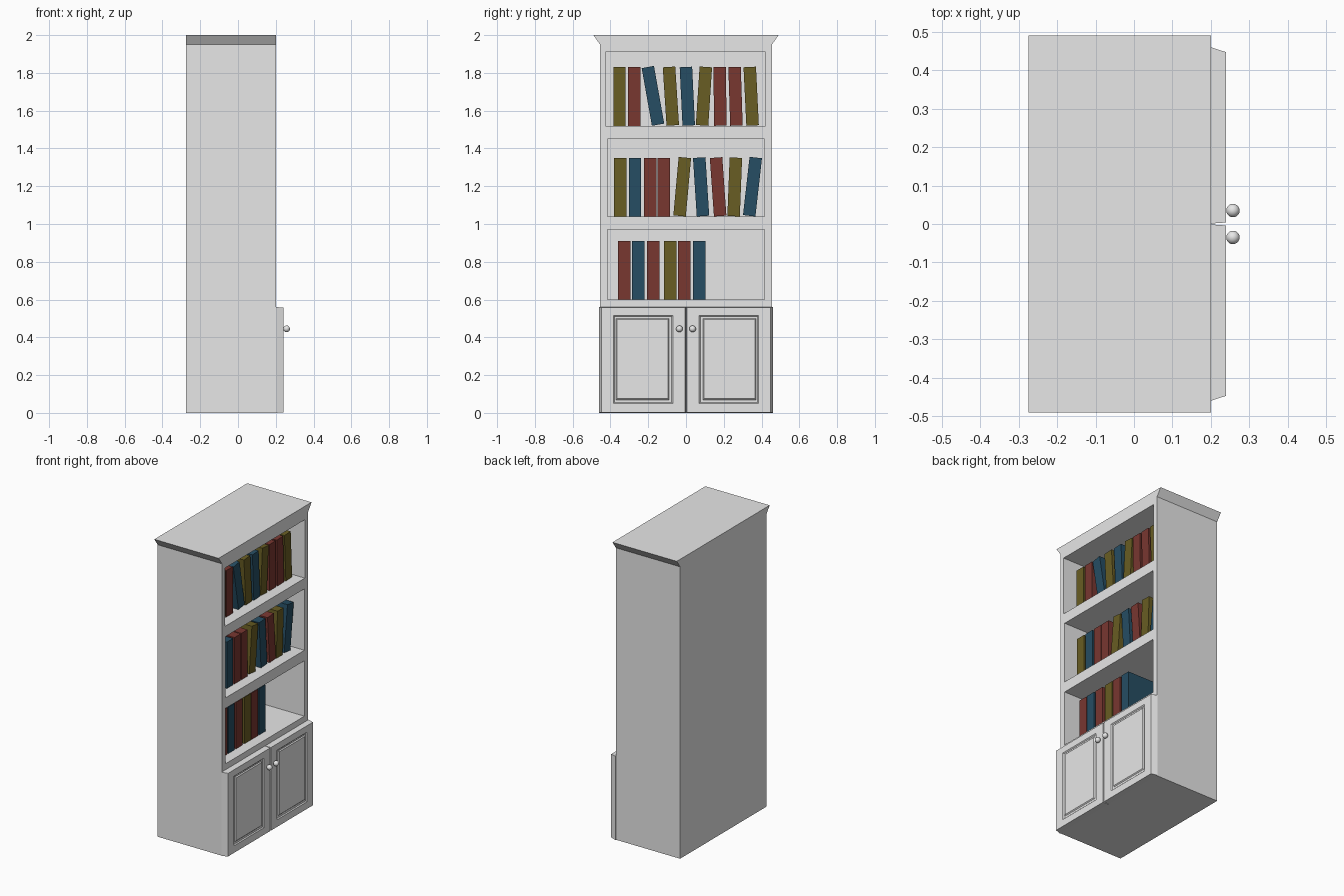
import bpy
import bmesh
import math

if "Cube" in bpy.data.objects:
    bpy.data.objects.remove(bpy.data.objects["Cube"], do_unlink=True)


def material(name, rgb):
    mat = bpy.data.materials.new(name)
    mat.use_nodes = True
    mat.diffuse_color = (*rgb, 1)
    mat.node_tree.nodes["Principled BSDF"].inputs["Base Color"].default_value = (*rgb, 1)
    return mat


WHITE = material("painted_white", (0.8, 0.8, 0.8))
COVERS = {
    "Y": material("olive_cover", (0.14, 0.11, 0.017)),
    "R": material("red_cover", (0.19, 0.038, 0.03)),
    "B": material("blue_cover", (0.019, 0.075, 0.125)),
}


def finish(bm, name, mat):
    bmesh.ops.recalc_face_normals(bm, faces=bm.faces)
    mesh = bpy.data.meshes.new(name)
    bm.to_mesh(mesh)
    bm.free()
    mesh.materials.append(mat)
    obj = bpy.data.objects.new(name, mesh)
    bpy.context.collection.objects.link(obj)
    return obj


def loft(name, loops, mat):
    """Bridge matching loops of points and cap both ends."""
    bm = bmesh.new()
    rings = [[bm.verts.new(p) for p in loop] for loop in loops]
    for a, b in zip(rings, rings[1:]):
        n = len(a)
        for i in range(n):
            bm.faces.new((a[i], a[(i + 1) % n], b[(i + 1) % n], b[i]))
    bm.faces.new(rings[0])
    bm.faces.new(rings[-1])
    return finish(bm, name, mat)


def rect(x, y0, y1, z0, z1):
    return [(x, y0, z0), (x, y1, z0), (x, y1, z1), (x, y0, z1)]


def box(name, x0, x1, y0, y1, z0, z1, mat):
    return loft(name, [rect(x0, y0, y1, z0, z1), rect(x1, y0, y1, z0, z1)], mat)


# Case with a flared crown at both ends
BACK, FRONT = -0.275, 0.2
half = [(0.455, 0), (0.455, 1.95), (0.49, 2.0)]
outline = half + [(-y, z) for y, z in reversed(half)]
case = loft("case", [[(x, y, z) for y, z in outline] for x in (BACK, FRONT)], WHITE)

# Shelf openings cut into the front
openings = [(-0.425, 0.42, 1.52, 1.91), (-0.415, 0.415, 1.04, 1.45), (-0.415, 0.415, 0.6, 0.97)]
for y0, y1, z0, z1 in openings:
    cutter = box("opening_cutter", -0.22, 0.3, y0, y1, z0, z1, WHITE)
    cutter.hide_render = True
    cut = case.modifiers.new("opening", "BOOLEAN")
    cut.operation = "DIFFERENCE"
    cut.solver = "EXACT"
    cut.object = cutter
    bpy.context.view_layer.objects.active = case
    bpy.ops.object.modifier_apply(modifier=cut.name)
    bpy.data.objects.remove(cutter, do_unlink=True)

# Doors with chamfered edges and a grooved panel, plus round knobs
door_steps = [
    (0.2, 0.001, 0.46, 0, 0.56),
    (0.24, 0.004, 0.447, 0.003, 0.558),
    (0.24, 0.07, 0.385, 0.05, 0.515),
    (0.234, 0.076, 0.379, 0.056, 0.509),
    (0.234, 0.089, 0.371, 0.069, 0.501),
    (0.24, 0.095, 0.365, 0.075, 0.495),
]
for side, s in (("left", -1), ("right", 1)):
    loft(side + "_door", [rect(x, s * a, s * b, c, d) for x, a, b, c, d in door_steps], WHITE)
    bpy.ops.mesh.primitive_uv_sphere_add(segments=20, ring_count=12, radius=0.0175,
                                         location=(0.2575, s * 0.035, 0.445))
    knob = bpy.context.object
    knob.name = side + "_knob"
    knob.data.materials.append(WHITE)
    bpy.ops.object.shade_smooth()

# Books: centre, cover, sideways lean of the top
shelves = [
    (1.52, [(-0.352, "Y", 0), (-0.274, "R", 0), (-0.175, "B", -0.055), (-0.08, "Y", -0.02),
            (0.007, "B", -0.015), (0.095, "Y", 0.02), (0.18, "R", -0.005),
            (0.262, "R", -0.01), (0.345, "Y", -0.015)]),
    (1.04, [(-0.348, "Y", 0), (-0.27, "B", 0), (-0.19, "R", 0), (-0.117, "R", 0),
            (-0.02, "Y", 0.028), (0.08, "B", -0.02), (0.17, "R", -0.022),
            (0.258, "Y", 0.012), (0.352, "B", 0.035)]),
    (0.6, [(-0.327, "R", 0), (-0.253, "B", 0), (-0.173, "R", 0), (-0.083, "Y", 0),
           (-0.01, "R", 0), (0.07, "B", 0)]),
]
W, H = 0.033, 0.31
for row, (floor, books) in enumerate(shelves):
    for i, (y, cover, lean) in enumerate(books):
        book = box(f"book_{row}_{i}", -0.16, 0.13, -W, W, -H / 2, H / 2, COVERS[cover])
        angle = math.atan2(-lean, H)
        book.rotation_euler.x = angle
        rise = (H * math.cos(angle) + 2 * W * abs(math.sin(angle))) / 2
        book.location = (0, y, floor + rise)
